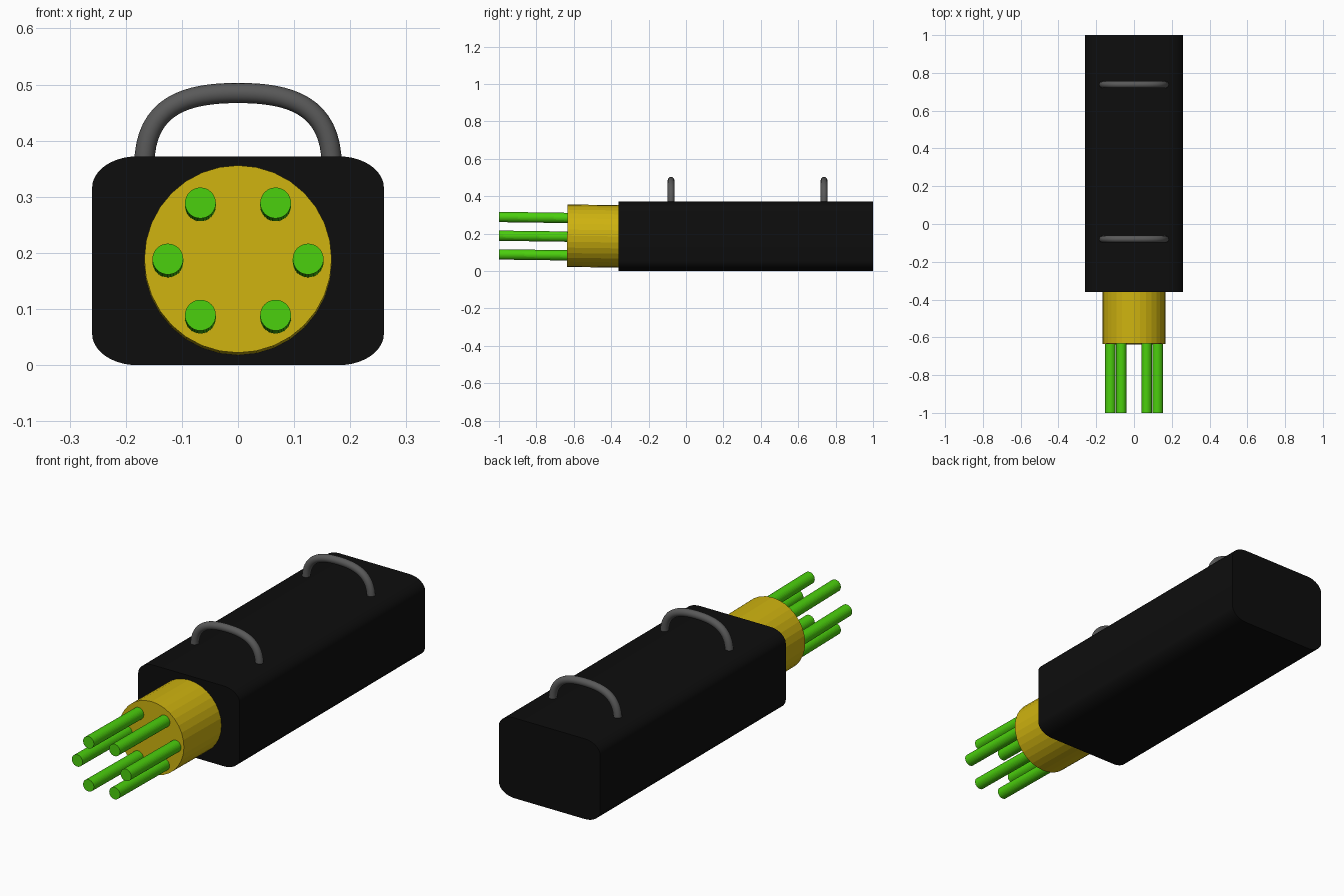
import bpy, bmesh
from math import sin, cos, radians, pi
from mathutils import Vector

if "Cube" in bpy.data.objects:
    bpy.data.objects.remove(bpy.data.objects["Cube"])


def material(name, rgb):
    m = bpy.data.materials.new(name)
    m.diffuse_color = (*rgb, 1)
    m.use_nodes = True
    m.node_tree.nodes["Principled BSDF"].inputs["Base Color"].default_value = m.diffuse_color
    return m


BLACK = material("black", (0.004, 0.004, 0.004))
GREY = material("grey", (0.1, 0.1, 0.1))
YELLOW = material("yellow", (0.62, 0.45, 0.005))
GREEN = material("green", (0.07, 0.62, 0.004))
TILT = radians(0.8)  # the plug and its rods rise slightly toward the front


def tilted_rod(name, x, z, y_front, y_back, radius, mat):
    axis = Vector((0, -cos(TILT), sin(TILT)))
    length = y_back - y_front
    centre = Vector((x, y_front, z)) - axis * (length / 2)
    bpy.ops.mesh.primitive_cylinder_add(vertices=32, radius=radius, depth=length,
                                        location=centre, rotation=(pi / 2 - TILT, 0, 0))
    ob = bpy.context.object
    ob.name = name
    ob.data.materials.append(mat)


# Body: box section with softly rounded elliptical corners, pulled along y
W, H, RX, RZ, STEPS = 0.26, 0.372, 0.08, 0.056, 10
bm = bmesh.new()
ring = []
for i, (sx, sz) in enumerate(((1, 1), (-1, 1), (-1, -1), (1, -1))):
    for k in range(STEPS + 1):
        a = pi / 2 * (i + k / STEPS)
        ring.append(bm.verts.new((sx * (W - RX) + RX * cos(a), -0.36,
                                  H / 2 + sz * (H / 2 - RZ) + RZ * sin(a))))
face = bm.faces.new(ring)
ext = bmesh.ops.extrude_face_region(bm, geom=[face], use_keep_orig=True)
bmesh.ops.translate(bm, vec=(0, 1.36, 0),
                    verts=[g for g in ext["geom"] if isinstance(g, bmesh.types.BMVert)])
bmesh.ops.recalc_face_normals(bm, faces=bm.faces)
mesh = bpy.data.meshes.new("body")
bm.to_mesh(mesh)
bm.free()
body = bpy.data.objects.new("body", mesh)
bpy.context.collection.objects.link(body)
mesh.materials.append(BLACK)
bpy.ops.object.select_all(action='DESELECT')
body.select_set(True)
bpy.context.view_layer.objects.active = body
bpy.ops.object.shade_smooth_by_angle(angle=radians(30))

# Plug collar and its six rods
tilted_rod("collar", 0, 0.189, -0.635, -0.34, 0.167, YELLOW)
for n, (x, z) in enumerate(((0.067, 0.289), (0.125, 0.189), (0.067, 0.089))):
    for side, s in (("right", 1), ("left", -1)):
        tilted_rod(f"rod_{side}_{n + 1}", s * x, z, -1.0, -0.61, 0.0275, GREEN)


# Carrying handles: round tube swept along an arch
def handle(name, y):
    cu = bpy.data.curves.new(name, 'CURVE')
    cu.dimensions = '3D'
    cu.bevel_depth = 0.018
    cu.bevel_resolution = 6
    cu.use_fill_caps = True
    cu.resolution_u = 16
    sp = cu.splines.new('BEZIER')
    sp.bezier_points.add(2)
    arch = (((-0.167, 0.30), (-0.167, 0.355), (-0.167, 0.465)),
            ((-0.09, 0.485), (0, 0.485), (0.09, 0.485)),
            ((0.167, 0.465), (0.167, 0.355), (0.167, 0.30)))
    for p, (l, c, r) in zip(sp.bezier_points, arch):
        p.handle_left_type = p.handle_right_type = 'FREE'
        p.co = (c[0], y, c[1])
        p.handle_left = (l[0], y, l[1])
        p.handle_right = (r[0], y, r[1])
    cu.materials.append(GREY)
    ob = bpy.data.objects.new(name, cu)
    bpy.context.collection.objects.link(ob)
    bpy.ops.object.select_all(action='DESELECT')
    ob.select_set(True)
    bpy.context.view_layer.objects.active = ob
    bpy.ops.object.convert(target='MESH')
    bpy.ops.object.shade_smooth_by_angle(angle=radians(40))


handle("front_handle", -0.08)
handle("back_handle", 0.738)
